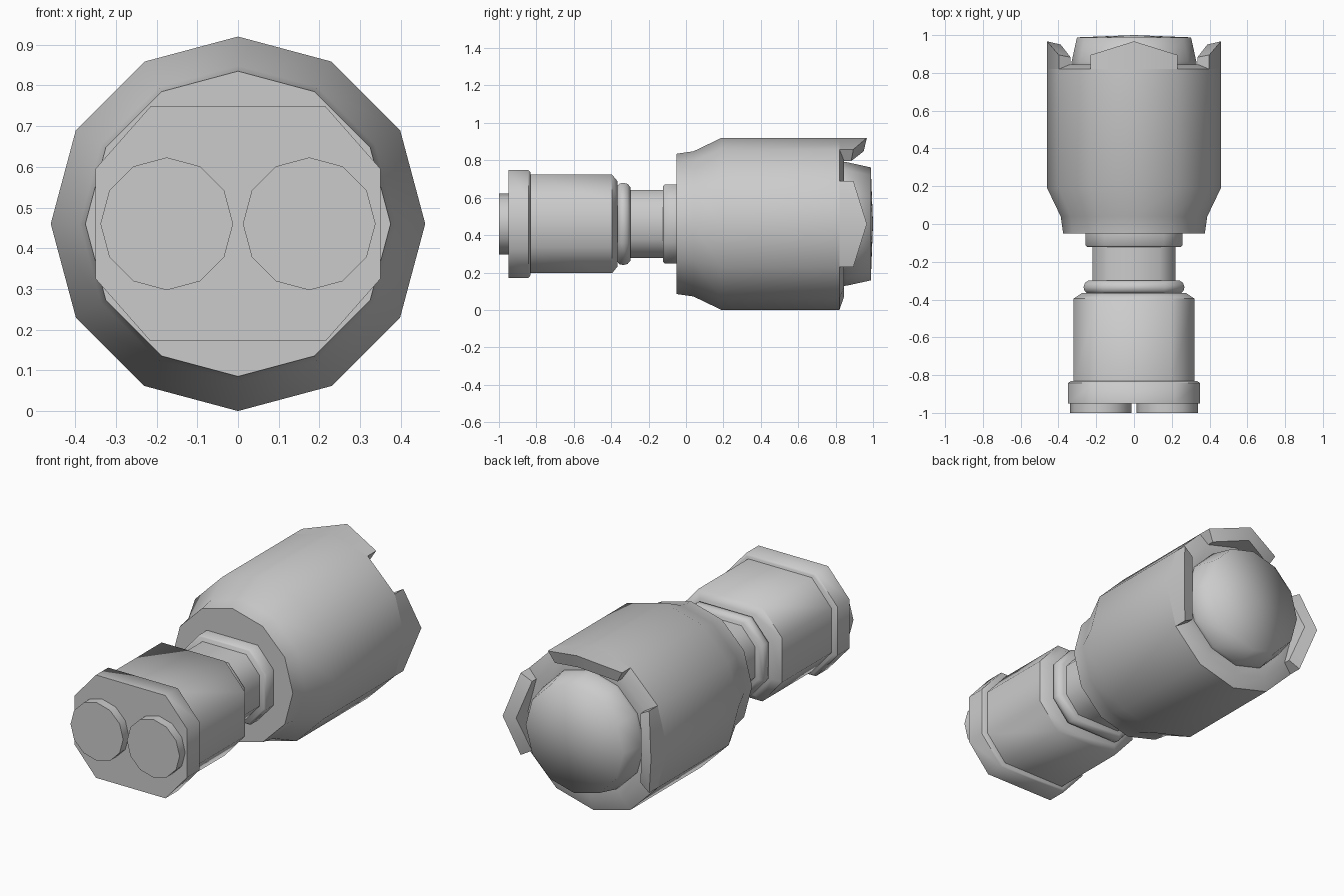
import bpy, bmesh, math

if "Cube" in bpy.data.objects:
    bpy.data.objects.remove(bpy.data.objects["Cube"], do_unlink=True)

CZ = 0.46  # height of the optical axis

grey = bpy.data.materials.new("plain grey")
grey.use_nodes = True
grey.diffuse_color = (0.6, 0.6, 0.6, 1)
grey.node_tree.nodes["Principled BSDF"].inputs["Base Color"].default_value = (0.6, 0.6, 0.6, 1)


def finish(name, bm, angle):
    bmesh.ops.remove_doubles(bm, verts=bm.verts, dist=0.0005)
    bmesh.ops.recalc_face_normals(bm, faces=bm.faces)
    mesh = bpy.data.meshes.new(name)
    bm.to_mesh(mesh)
    bm.free()
    mesh.materials.append(grey)
    obj = bpy.data.objects.new(name, mesh)
    bpy.context.collection.objects.link(obj)
    bpy.ops.object.select_all(action='DESELECT')
    obj.select_set(True)
    bpy.context.view_layer.objects.active = obj
    bpy.ops.object.shade_smooth_by_angle(angle=math.radians(angle))
    return obj


def loft(name, section, profile, x=0.0, angle=52):
    """Sweep a unit (x, z) section along y; profile holds (y, scale) pairs."""
    bm = bmesh.new()
    rings = [[bm.verts.new((x + sx * s, y, CZ + sz * s)) for sx, sz in section]
             for y, s in profile]
    n = len(section)
    for a, b in zip(rings, rings[1:]):
        for i in range(n):
            j = (i + 1) % n
            bm.faces.new((a[i], a[j], b[j], b[i]))
    for ring, (y, s) in ((rings[0], profile[0]), (rings[-1], profile[-1])):
        if s > 0:
            bm.faces.new(ring)
    return finish(name, bm, angle)


# Cross-sections: a twelve-sided tube and a wide chamfered octagon
ROUND = [(math.sin(math.radians(a)), math.cos(math.radians(a))) for a in range(0, 360, 30)]
OCT = [(0.615, 0.823), (1, 0.386), (1, -0.386), (0.615, -0.823),
       (-0.615, -0.823), (-1, -0.386), (-1, 0.386), (-0.615, 0.823)]

# Main barrel with a tapered front and a bevelled, recessed rear rim
loft("main_barrel", ROUND, [(-0.05, 0.375), (0.04, 0.388), (0.19, 0.46), (0.82, 0.46),
                            (0.845, 0.39), (0.84, 0.32)])

# Domed lens in the rear opening
loft("rear_lens", ROUND, [(0.80, 0.335), (0.86, 0.33), (0.988, 0.302), (1.0, 0)], angle=180)

# Narrow parts ahead of the barrel
loft("barrel_collar", OCT, [(-0.122, 0.247), (-0.114, 0.256), (-0.045, 0.256)])
loft("neck", OCT, [(-0.32, 0.22), (-0.10, 0.22)])
loft("neck_ring", OCT, [(-0.368, 0.245), (-0.355, 0.262), (-0.335, 0.267),
                        (-0.312, 0.260), (-0.298, 0.24)])
loft("eyepiece_housing", OCT, [(-0.85, 0.32), (-0.395, 0.32), (-0.365, 0.275)])
loft("end_plate", OCT, [(-0.95, 0.35), (-0.842, 0.35), (-0.832, 0.335)])

# Pair of round eyepieces
for side, sx in (("left", 1), ("right", -1)):
    loft(side + "_eyepiece", ROUND, [(-1.0, 0.163), (-0.94, 0.163)], x=0.175 * sx)


def hood_prong(name, centre):
    """Pointed hood segment spanning two sides of the barrel."""
    bm = bmesh.new()
    cols = []
    for da, outer_y, inner_y in ((-30, 0.895, 0.883), (0, 0.967, 0.95), (30, 0.895, 0.883)):
        a = math.radians(centre + da)
        cols.append([bm.verts.new((r * math.sin(a), y, CZ + r * math.cos(a)))
                     for r, y in ((0.46, 0.82), (0.46, outer_y), (0.388, inner_y), (0.388, 0.82))])
    for a, b in zip(cols, cols[1:]):
        for i in range(4):
            j = (i + 1) % 4
            bm.faces.new((a[i], a[j], b[j], b[i]))
    bm.faces.new(cols[0])
    bm.faces.new(cols[2])
    finish(name, bm, 32)


for name, centre in (("top_prong", 0), ("left_prong", 90), ("right_prong", 270)):
    hood_prong(name, centre)
